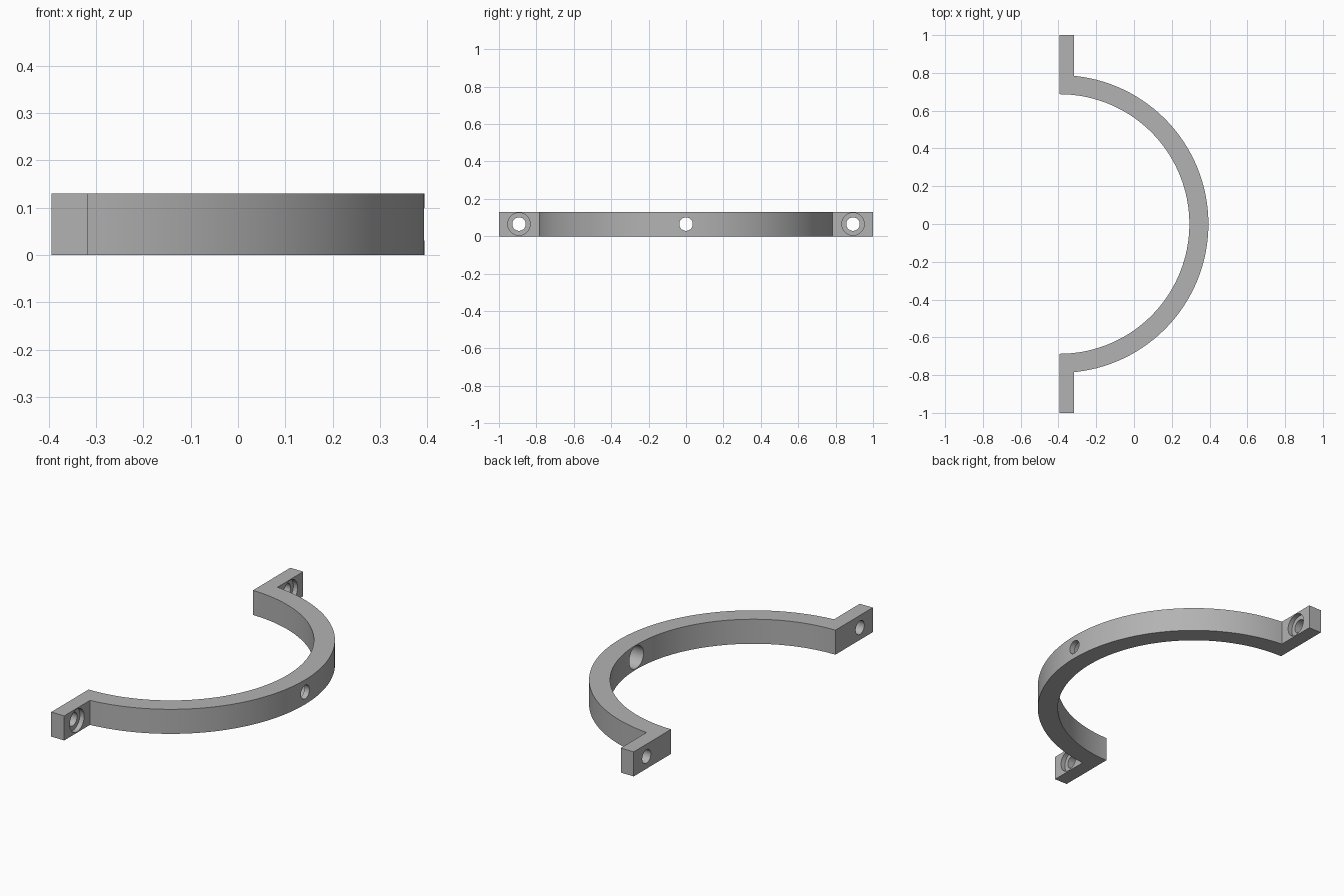
import bpy, bmesh, math

cube = bpy.data.objects.get("Cube")
if cube:
    bpy.data.objects.remove(cube, do_unlink=True)

# Main dimensions
BACK = -0.394            # flat mating plane, also the arc centre
OUTER, INNER = 0.788, 0.687
LUG = 0.076              # lug thickness
HEIGHT = 0.13
LUG_HOLE_Y = 0.893
HOLE_R, BORE_R = 0.036, 0.06

grey = bpy.data.materials.new("plain grey")
grey.use_nodes = True
colour = (0.45, 0.45, 0.45, 1)
grey.diffuse_color = colour
grey.node_tree.nodes["Principled BSDF"].inputs["Base Color"].default_value = colour


def arc(radius, start, end, steps):
    angles = [start + (end - start) * i / steps for i in range(steps + 1)]
    return [(BACK + radius * math.cos(a), radius * math.sin(a)) for a in angles]


# Half ring with two lugs, drawn as one outline and extruded upwards
lug_angle = math.acos(LUG / OUTER)
outline = [(BACK, -1), (BACK + LUG, -1)]
outline += arc(OUTER, -lug_angle, lug_angle, 96)
outline += [(BACK + LUG, 1), (BACK, 1)]
outline += arc(INNER, math.pi / 2, -math.pi / 2, 96)

bm = bmesh.new()
base = bm.faces.new([bm.verts.new((x, y, 0)) for x, y in outline])
top = bmesh.ops.extrude_face_region(bm, geom=[base])["geom"]
bmesh.ops.translate(bm, vec=(0, 0, HEIGHT),
                    verts=[v for v in top if isinstance(v, bmesh.types.BMVert)])
bmesh.ops.recalc_face_normals(bm, faces=bm.faces)
mesh = bpy.data.meshes.new("half_ring_clamp")
bm.to_mesh(mesh)
bm.free()
clamp = bpy.data.objects.new("half_ring_clamp", mesh)
bpy.context.collection.objects.link(clamp)
mesh.materials.append(grey)


def drill(x0, x1, y, radius):
    """Cut a round hole along x from x0 to x1 at mid height."""
    bpy.ops.mesh.primitive_cylinder_add(
        vertices=48, radius=radius, depth=x1 - x0,
        location=((x0 + x1) / 2, y, HEIGHT / 2), rotation=(0, math.pi / 2, 0))
    cutter = bpy.context.object
    cutter.name = "hole_cutter"
    cutter.hide_render = True
    cutter.data.materials.append(grey)
    cut = clamp.modifiers.new("hole", 'BOOLEAN')
    cut.operation, cut.solver, cut.object = 'DIFFERENCE', 'EXACT', cutter
    bpy.context.view_layer.objects.active = clamp
    bpy.ops.object.modifier_apply(modifier=cut.name)
    bpy.data.objects.remove(cutter, do_unlink=True)


# Lug screw holes, recessed on the outer side
for side in (-1, 1):
    drill(BACK - 0.1, BACK + 0.2, side * LUG_HOLE_Y, HOLE_R)
    drill(BACK + LUG - 0.025, BACK + 0.2, side * LUG_HOLE_Y, BORE_R)

# Middle screw hole, recessed deeply from the inside
rim = BACK + OUTER
drill(rim - 0.3, rim + 0.1, 0, HOLE_R)
drill(rim - 0.3, rim - 0.03, 0, BORE_R)

# Smooth curved walls, keep the corners sharp
bpy.ops.object.select_all(action='DESELECT')
clamp.select_set(True)
bpy.context.view_layer.objects.active = clamp
bpy.ops.object.shade_smooth_by_angle(angle=math.radians(30))
